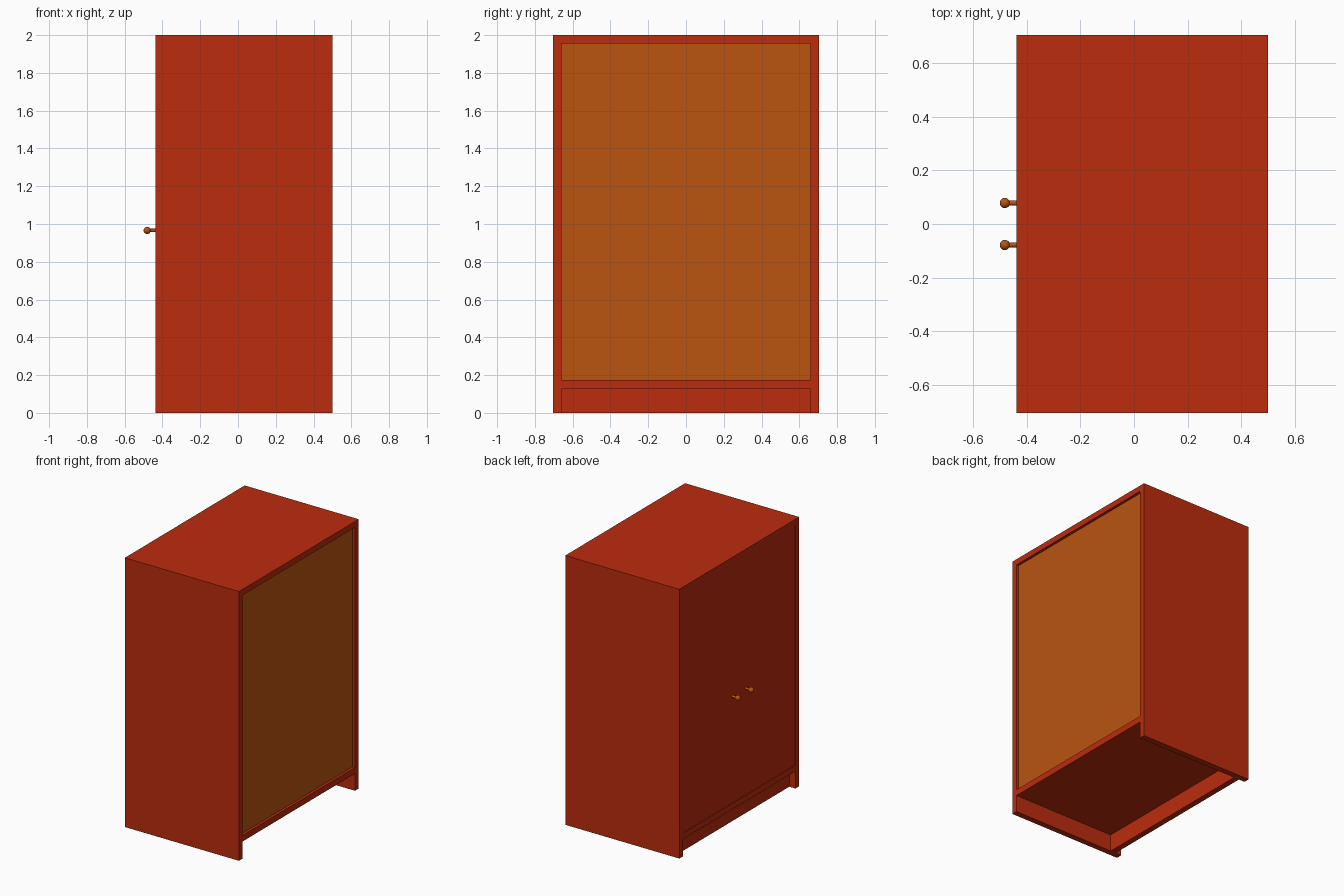
import bpy
from mathutils import Vector

cube = bpy.data.objects.get("Cube")
if cube:
    bpy.data.objects.remove(cube, do_unlink=True)


def make_material(name, rgb):
    mat = bpy.data.materials.new(name)
    mat.use_nodes = True
    mat.diffuse_color = (*rgb, 1)
    mat.node_tree.nodes["Principled BSDF"].inputs["Base Color"].default_value = (*rgb, 1)
    return mat


RED = make_material("red wood", (0.50, 0.025, 0.004))
ORANGE = make_material("orange wood", (0.49, 0.09, 0.005))

# Overall sizes
X0, X1 = -0.4375, 0.50      # door side, back panel side
HALF_Y, TOP = 0.703, 2.0
BOARD = 0.044
INNER_Y = HALF_Y - BOARD
SHELF_LOW, SHELF_TOP = 0.127, 0.173


def box(name, low, high, mat):
    low, high = Vector(low), Vector(high)
    bpy.ops.mesh.primitive_cube_add(size=1, location=(low + high) / 2)
    obj = bpy.context.object
    obj.name = name
    obj.scale = high - low
    bpy.ops.object.transform_apply(location=False, rotation=False, scale=True)
    obj.data.materials.append(mat)
    return obj


def cut(obj, low, high):
    cutter = box("cutter", low, high, RED)
    cutter.hide_render = True
    mod = obj.modifiers.new("cut", "BOOLEAN")
    mod.operation = "DIFFERENCE"
    mod.solver = "EXACT"
    mod.object = cutter
    bpy.context.view_layer.objects.active = obj
    bpy.ops.object.modifier_apply(modifier=mod.name)
    bpy.data.objects.remove(cutter, do_unlink=True)


# Carcass: one box opened through for the cupboard space and the foot space
carcass = box("carcass", (X0, -HALF_Y, 0), (X1, HALF_Y, TOP), RED)
cut(carcass, (X0 - 0.1, -INNER_Y, SHELF_TOP), (X1 + 0.1, INNER_Y, TOP - BOARD))
cut(carcass, (X0 - 0.1, -INNER_Y, -0.1), (X1 + 0.1, INNER_Y, SHELF_LOW))

# Door front, plinth and recessed back panel
box("door_front", (X0 + 0.003, -INNER_Y, SHELF_TOP),
    (X0 + BOARD, INNER_Y, TOP - BOARD), RED)
box("plinth", (X0 + 0.05, -INNER_Y, 0), (X0 + 0.05 + BOARD, INNER_Y, SHELF_LOW), RED)
box("back_panel", (X1 - 0.04, -INNER_Y, SHELF_TOP),
    (X1 - 0.02, INNER_Y, TOP - BOARD), ORANGE)

# Pair of knobs, each a ball on a short stem
KNOB_R, KNOB_Z = 0.019, 0.966
KNOB_X = -0.5 + KNOB_R
for side, y in (("left", 0.078), ("right", -0.078)):
    bpy.ops.mesh.primitive_uv_sphere_add(segments=24, ring_count=12, radius=KNOB_R,
                                         location=(KNOB_X, y, KNOB_Z))
    ball = bpy.context.object
    ball.name = "knob_ball_" + side
    stem_end = X0 + 0.01
    bpy.ops.mesh.primitive_cylinder_add(vertices=20, radius=0.009, depth=stem_end - KNOB_X,
                                        location=((KNOB_X + stem_end) / 2, y, KNOB_Z),
                                        rotation=(0, 1.5707963, 0))
    stem = bpy.context.object
    stem.name = "knob_stem_" + side
    for part in (ball, stem):
        part.data.materials.append(ORANGE)
        bpy.ops.object.select_all(action="DESELECT")
        part.select_set(True)
        bpy.context.view_layer.objects.active = part
        bpy.ops.object.shade_smooth_by_angle()
